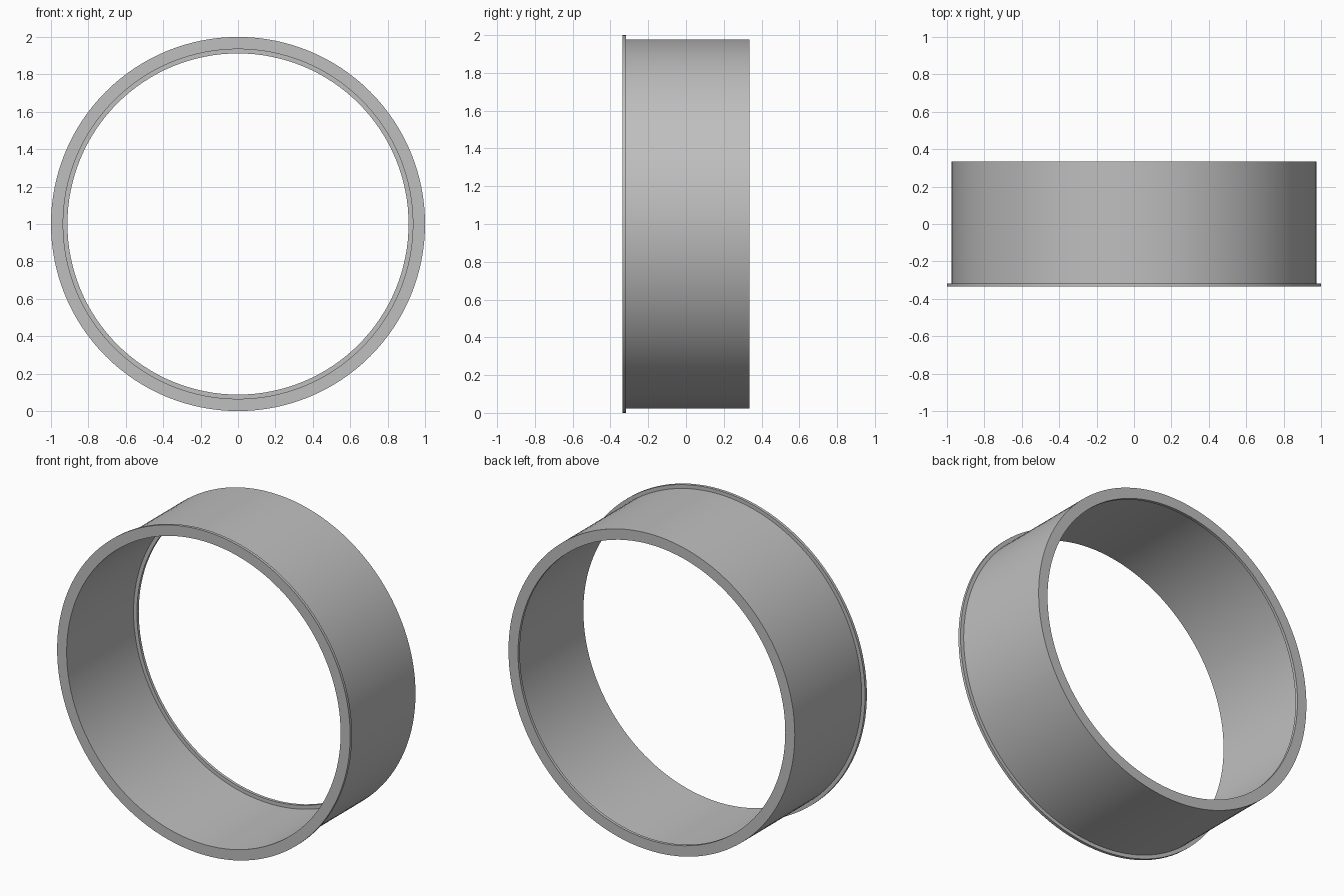
import bpy, bmesh, math
from mathutils import Vector, Matrix

cube = bpy.data.objects.get("Cube")
if cube:
    bpy.data.objects.remove(cube)

SEGMENTS = 128
HALF_DEPTH = 0.335
LIP = 0.018

grey = bpy.data.materials.new("satin grey")
grey.use_nodes = True
colour = (0.52, 0.52, 0.52, 1)
grey.diffuse_color = colour
grey.node_tree.nodes["Principled BSDF"].inputs["Base Color"].default_value = colour


def lathe(name, profile):
    """Revolve a closed (radius, y) profile around the y axis."""
    bm = bmesh.new()
    verts = [bm.verts.new((r, y, 0)) for r, y in profile]
    edges = [bm.edges.new((a, b)) for a, b in zip(verts, verts[1:] + verts[:1])]
    bmesh.ops.spin(bm, geom=verts + edges, cent=(0, 0, 0), axis=(0, 1, 0),
                   angle=math.tau, steps=SEGMENTS, use_merge=True)
    bmesh.ops.remove_doubles(bm, verts=bm.verts, dist=0.0001)
    bmesh.ops.recalc_face_normals(bm, faces=bm.faces)
    bmesh.ops.translate(bm, verts=bm.verts, vec=(0, 0, 1))
    mesh = bpy.data.meshes.new(name)
    bm.to_mesh(mesh)
    bm.free()
    mesh.materials.append(grey)
    obj = bpy.data.objects.new(name, mesh)
    bpy.context.collection.objects.link(obj)
    bpy.ops.object.select_all(action='DESELECT')
    obj.select_set(True)
    bpy.context.view_layer.objects.active = obj
    bpy.ops.object.shade_smooth_by_angle(angle=math.radians(30))
    return obj


# Sleeve with an outer flange at the front and an inner lip at the back
outer, flange, bore, lip = 0.977, 1.0, 0.935, 0.912
front, back = -HALF_DEPTH, HALF_DEPTH
lathe("flanged_ring", [
    (bore, front), (flange, front), (flange, front + LIP), (outer, front + LIP),
    (outer, back), (lip, back), (lip, back - LIP), (bore, back - LIP),
])
